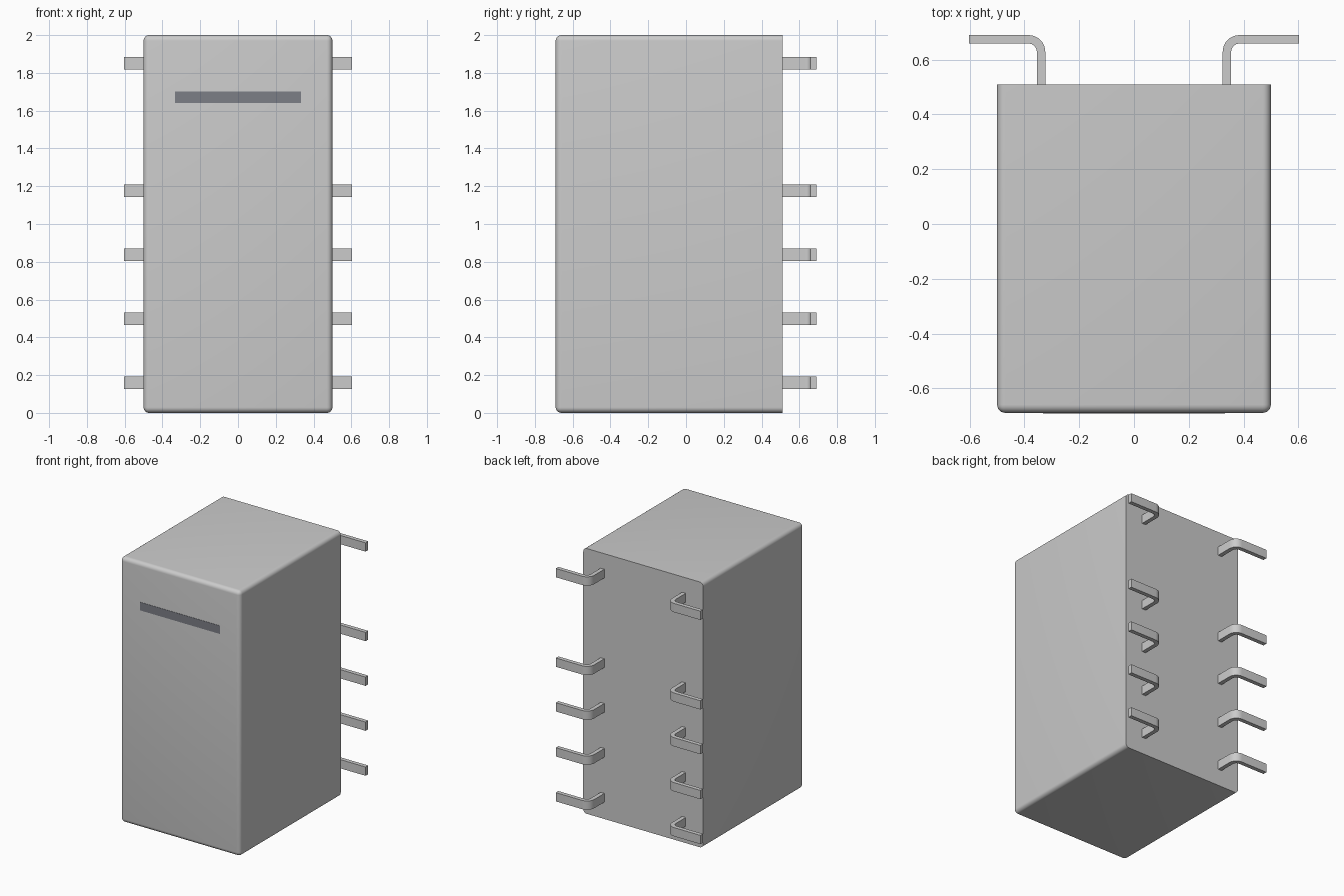
import bpy, bmesh, math

if "Cube" in bpy.data.objects:
    bpy.data.objects.remove(bpy.data.objects["Cube"])

X, Y0, Y1, H = 0.5, -0.69, 0.51, 2.0


def finish(bm, name):
    bmesh.ops.recalc_face_normals(bm, faces=bm.faces)
    me = bpy.data.meshes.new(name)
    bm.to_mesh(me)
    bm.free()
    ob = bpy.data.objects.new(name, me)
    bpy.context.scene.collection.objects.link(ob)
    bpy.ops.object.select_all(action='DESELECT')
    ob.select_set(True)
    bpy.context.view_layer.objects.active = ob
    bpy.ops.object.shade_smooth_by_angle(angle=math.radians(30))
    return ob


def box(x0, x1, y0, y1, z0, z1):
    bm = bmesh.new()
    bmesh.ops.create_cube(bm, size=1)
    for v in bm.verts:
        v.co.x = x1 if v.co.x > 0 else x0
        v.co.y = y1 if v.co.y > 0 else y0
        v.co.z = z1 if v.co.z > 0 else z0
    return bm


# Housing: rounded everywhere except the sharp rim of the back (base) face
bm = box(-X, X, Y0, Y1, 0, H)
edges = [e for e in bm.edges if any(v.co.y < 0 for v in e.verts)]
bmesh.ops.bevel(bm, geom=edges, offset=0.03, segments=6, profile=0.5,
                affect='EDGES', clamp_overlap=True)
finish(bm, "housing")

# Dark orientation stripe printed on the front
stripe = finish(box(-0.333, 0.333, Y0 - 0.002, Y0 + 0.004, 1.64, 1.702),
                "marking_stripe")
mat = bpy.data.materials.new("stripe_grey")
mat.diffuse_color = (0.2, 0.21, 0.24, 1)
mat.use_nodes = True
mat.node_tree.nodes["Principled BSDF"].inputs["Base Color"].default_value = mat.diffuse_color
stripe.data.materials.append(mat)


# Bent flat pin: side profile swept along z
def pin(name, side, zc):
    xi, t, yo, xe, r = 0.324, 0.031, 0.69, 0.603, 0.061
    cx, cy, n = xi + r, yo - r, 8
    arc = [math.pi - i * math.pi / 2 / n for i in range(n + 1)]
    outer = [(cx + r * math.cos(a), cy + r * math.sin(a)) for a in arc]
    ri = r - t
    inner = [(cx + ri * math.cos(a), cy + ri * math.sin(a)) for a in arc]
    prof = ([(xi, Y1 - 0.005)] + outer + [(xe, yo), (xe, yo - t)]
            + inner[::-1] + [(xi + t, Y1 - 0.005)])
    bm = bmesh.new()
    face = bm.faces.new([bm.verts.new((side * x, y, zc - 0.033))
                         for x, y in prof])
    ext = bmesh.ops.extrude_face_region(bm, geom=[face], use_keep_orig=True)
    verts = [g for g in ext["geom"] if isinstance(g, bmesh.types.BMVert)]
    bmesh.ops.translate(bm, verts=verts, vec=(0, 0, 0.066))
    finish(bm, name)


for i, z in enumerate((0.16, 0.499, 0.838, 1.175, 1.85), 1):
    pin(f"pin_right_{i}", 1, z)
    pin(f"pin_left_{i}", -1, z)
